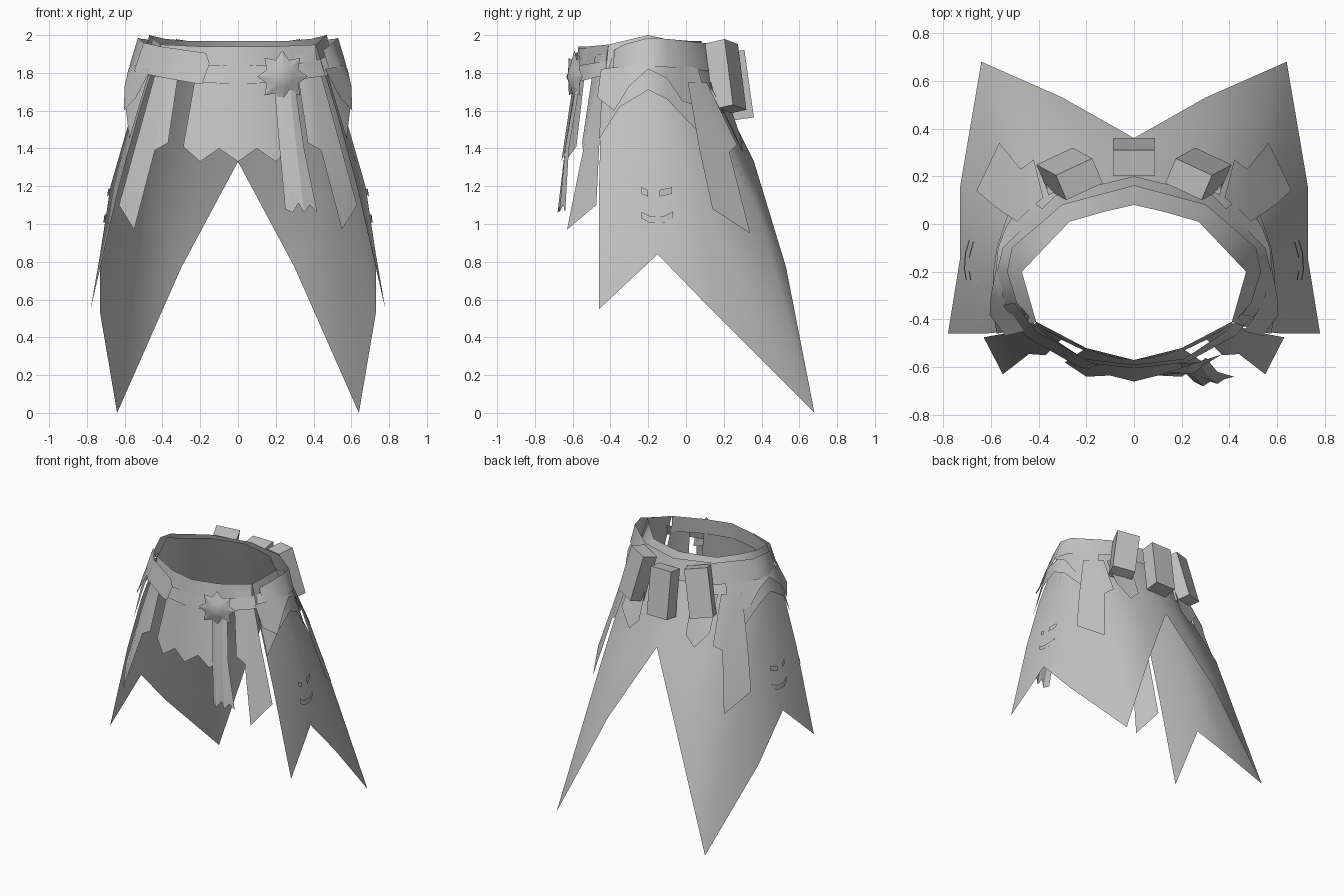
import bpy
import bmesh
import math
from mathutils import Matrix, Vector

if "Cube" in bpy.data.objects:
    bpy.data.objects.remove(bpy.data.objects["Cube"], do_unlink=True)

# One plain grey for everything
grey = bpy.data.materials.new("plain_grey")
grey.use_nodes = True
colour = (0.55, 0.55, 0.55, 1)
grey.diffuse_color = colour
grey.node_tree.nodes["Principled BSDF"].inputs["Base Color"].default_value = colour


def finish(name, bm, smooth_angle, mirror):
    """Turn a bmesh into a shaded object, optionally mirrored across x."""
    mesh = bpy.data.meshes.new(name)
    bm.to_mesh(mesh)
    bm.free()
    mesh.materials.append(grey)
    obj = bpy.data.objects.new(name, mesh)
    bpy.context.collection.objects.link(obj)
    bpy.ops.object.select_all(action="DESELECT")
    obj.select_set(True)
    bpy.context.view_layer.objects.active = obj
    if smooth_angle:
        bpy.ops.object.shade_smooth_by_angle(angle=math.radians(smooth_angle))
    if mirror:
        modifier = obj.modifiers.new("mirror", "MIRROR")
        modifier.use_clip = True
    return obj


def sheet(name, columns, mirror=True, smooth_angle=40):
    """Cloth sheet from columns of points running top to bottom, facing outward."""
    bm = bmesh.new()
    grid = [[bm.verts.new(point) for point in column] for column in columns]
    for a, b in zip(grid, grid[1:]):
        for row in range(min(len(a), len(b)) - 1):
            bm.faces.new((a[row], a[row + 1], b[row + 1], b[row]))
    bmesh.ops.remove_doubles(bm, verts=bm.verts[:], dist=0.0005)
    bm.normal_update()
    outward = 0
    for face in bm.faces:
        middle = face.calc_center_median()
        outward += face.normal.dot(Vector((middle.x, middle.y + 0.2, 0)))
    if outward < 0:
        bmesh.ops.reverse_faces(bm, faces=bm.faces[:])
    return finish(name, bm, smooth_angle, mirror)


def pouch(name, location, size, tilt, yaw=0, roll=0):
    """Box whose lower end swings away from the body."""
    bm = bmesh.new()
    bmesh.ops.create_cube(bm, size=1)
    bm.transform(Matrix.Translation(location)
                 @ Matrix.Rotation(math.radians(yaw), 4, "Z")
                 @ Matrix.Rotation(math.radians(roll), 4, "Y")
                 @ Matrix.Rotation(math.radians(tilt), 4, "X")
                 @ Matrix.Diagonal((*size, 1)))
    return finish(name, bm, 0, yaw != 0)


# Long coat skirt, split at the back
sheet("coat_skirt", [
    [(.41, -.41, 1.95), (.52, -.45, 1.6), (.63, -.46, 1.2), (.78, -.46, .55)],
    [(.47, -.2, 2), (.56, -.18, 1.6), (.675, -.16, 1.2), (.73, -.15, .84)],
    [(.385, -.11, 1.98), (.49, 0, 1.65), (.6, .07, 1.15), (.73, .15, .53)],
    [(.27, .01, 1.97), (.355, .11, 1.65), (.47, .37, 1.1), (.64, .68, 0)],
    [(.13, .05, 1.97), (.16, .18, 1.65), (.22, .37, 1.2), (.3, .53, .77)],
    [(0, .08, 1.97), (0, .2, 1.65), (0, .36, 1.33), (0, .36, 1.33)],
], smooth_angle=85)

# Waistband closing the front opening
sheet("waistband", [
    [(0, -.57, 1.94), (0, -.58, 1.82)],
    [(.2, -.52, 1.94), (.21, -.53, 1.82)],
    [(.41, -.41, 1.95), (.42, -.43, 1.82)],
])

# Front apron with a zigzag hem
sheet("front_apron", [
    [(0, -.57, 1.93), (0, -.66, 1.33)],
    [(.07, -.56, 1.93), (.1, -.635, 1.4)],
    [(.15, -.54, 1.93), (.2, -.64, 1.33)],
    [(.2, -.52, 1.93), (.29, -.58, 1.41)],
])

# Pointed side tails, front and back
sheet("front_tail", [
    [(.41, -.42, 1.9), (.52, -.455, 1.5), (.63, -.475, 1.1)],
    [(.36, -.45, 1.9), (.44, -.545, 1.39), (.55, -.63, .97)],
    [(.3, -.48, 1.9), (.37, -.55, 1.43)],
])
sheet("back_tail", [
    [(.49, .01, 1.75), (.58, .07, 1.4), (.66, .14, 1.08)],
    [(.43, .07, 1.75), (.475, .23, 1.38), (.565, .34, .95)],
    [(.38, .11, 1.75), (.42, .27, 1.42)],
])
sheet("back_flap", [
    [(.36, .12, 1.75), (.38, .25, 1.5)],
    [(.28, .16, 1.75), (.28, .3, 1.38)],
    [(.2, .19, 1.75), (.2, .29, 1.46)],
])

# Ragged hip flaps in two layers
sheet("lower_hip_flap", [
    [(.47, -.44, 1.8), (.575, -.46, 1.45)],
    [(.54, -.33, 1.82), (.595, -.35, 1.62)],
    [(.555, -.2, 1.83), (.59, -.2, 1.71)],
    [(.53, -.1, 1.83), (.575, -.1, 1.66)],
    [(.4, .05, 1.82), (.51, .1, 1.45)],
])
sheet("upper_hip_flap", [
    [(.46, -.45, 1.82), (.54, -.47, 1.67)],
    [(.51, -.38, 1.83), (.605, -.38, 1.6)],
    [(.55, -.3, 1.84), (.6, -.3, 1.73)],
    [(.56, -.2, 1.85), (.58, -.2, 1.82)],
    [(.53, -.11, 1.85), (.57, -.1, 1.77)],
    [(.47, -.03, 1.84), (.54, -.02, 1.65)],
    [(.42, .03, 1.83), (.485, .07, 1.62)],
    [(.38, .06, 1.83), (.43, .1, 1.7)],
])

# Narrow front strap, the wide hip belt, and the strap end on one side
sheet("front_strap", [
    [(0, -.59, 1.84), (0, -.605, 1.74)],
    [(.21, -.565, 1.84), (.22, -.58, 1.75)],
    [(.4, -.44, 1.86), (.43, -.465, 1.78)],
    [(.47, -.35, 1.89), (.51, -.37, 1.79)],
])
sheet("hip_belt", [
    [(.45, -.38, 1.92), (.5, -.39, 1.77)],
    [(.49, -.33, 1.95), (.54, -.34, 1.82)],
    [(.53, -.2, 1.985), (.575, -.2, 1.835)],
    [(.51, -.1, 1.98), (.55, -.1, 1.83)],
    [(.3, .08, 1.96), (.33, .12, 1.81)],
    [(0, .16, 1.95), (0, .2, 1.8)],
], smooth_angle=70)
sheet("strap_end", [
    [(-.15, -.59, 1.85), (-.19, -.605, 1.74)],
    [(-.17, -.585, 1.905), (-.23, -.6, 1.745)],
    [(-.41, -.45, 1.94), (-.45, -.475, 1.785)],
    [(-.5, -.33, 1.96), (-.55, -.34, 1.81)],
], mirror=False)

# Hanging ribbon under the brooch
sheet("ribbon", [
    [(.19, -.585, 1.75), (.22, -.63, 1.4), (.25, -.66, 1.08)],
    [(.22, -.585, 1.75), (.25, -.64, 1.4), (.29, -.68, 1.06)],
    [(.25, -.58, 1.75), (.28, -.64, 1.4), (.32, -.66, 1.11)],
    [(.27, -.58, 1.75), (.31, -.64, 1.4), (.35, -.67, 1.06)],
    [(.29, -.57, 1.75), (.33, -.63, 1.4), (.38, -.65, 1.1)],
    [(.3, -.56, 1.75), (.35, -.62, 1.4), (.42, -.64, 1.06)],
], mirror=False, smooth_angle=20)

# Star brooch: spiked rim around a raised centre
bm = bmesh.new()
spikes = 8
rim = []
for i in range(spikes * 2):
    angle = math.pi * i / spikes + math.pi / 2
    radius = .095 if i % 2 else .14
    rim.append(bm.verts.new((radius * math.cos(angle), 0, radius * math.sin(angle))))
dome = []
for i in range(spikes * 2):
    direction = rim[i].co.normalized()
    dome.append(bm.verts.new(direction * .055 + Vector((0, -.02, 0))))
peak = bm.verts.new((0, -.04, 0))
for i in range(spikes * 2):
    j = (i + 1) % (spikes * 2)
    bm.faces.new((rim[i], rim[j], dome[j], dome[i]))
    bm.faces.new((dome[i], dome[j], peak))
bm.faces.new(rim[::-1])
bmesh.ops.recalc_face_normals(bm, faces=bm.faces[:])
bm.transform(Matrix.Translation((.235, -.59, 1.78)) @ Matrix.Rotation(math.radians(18), 4, "Z"))
finish("star_brooch", bm, 20, False)

# Three belt pouches at the back
pouch("centre_pouch", (0, .28, 1.735), (.175, .11, .36), 8)
pouch("side_pouch", (.27, .21, 1.78), (.17, .115, .36), 12, yaw=-25, roll=-9)


# Small painted marks on the hips, lying just above the skirt
def hip_mark(name, outline):
    columns = []
    for y, z in outline:
        column = []
        for height in (z + .035, z):
            slope = (1.2 - height) * .139
            falloff = max(-.16 - y, 1.9 * (y + .16)) * .12
            column.append((.69 + slope - falloff, y, height))
        columns.append(column)
    sheet(name, columns)


hip_mark("lower_mark", [(-.235, 1.03), (-.19, 1.005), (-.12, 1.005), (-.07, 1.03)])
hip_mark("upper_mark_front", [(-.235, 1.16), (-.2, 1.145)])
hip_mark("upper_mark_back", [(-.14, 1.145), (-.075, 1.16)])
